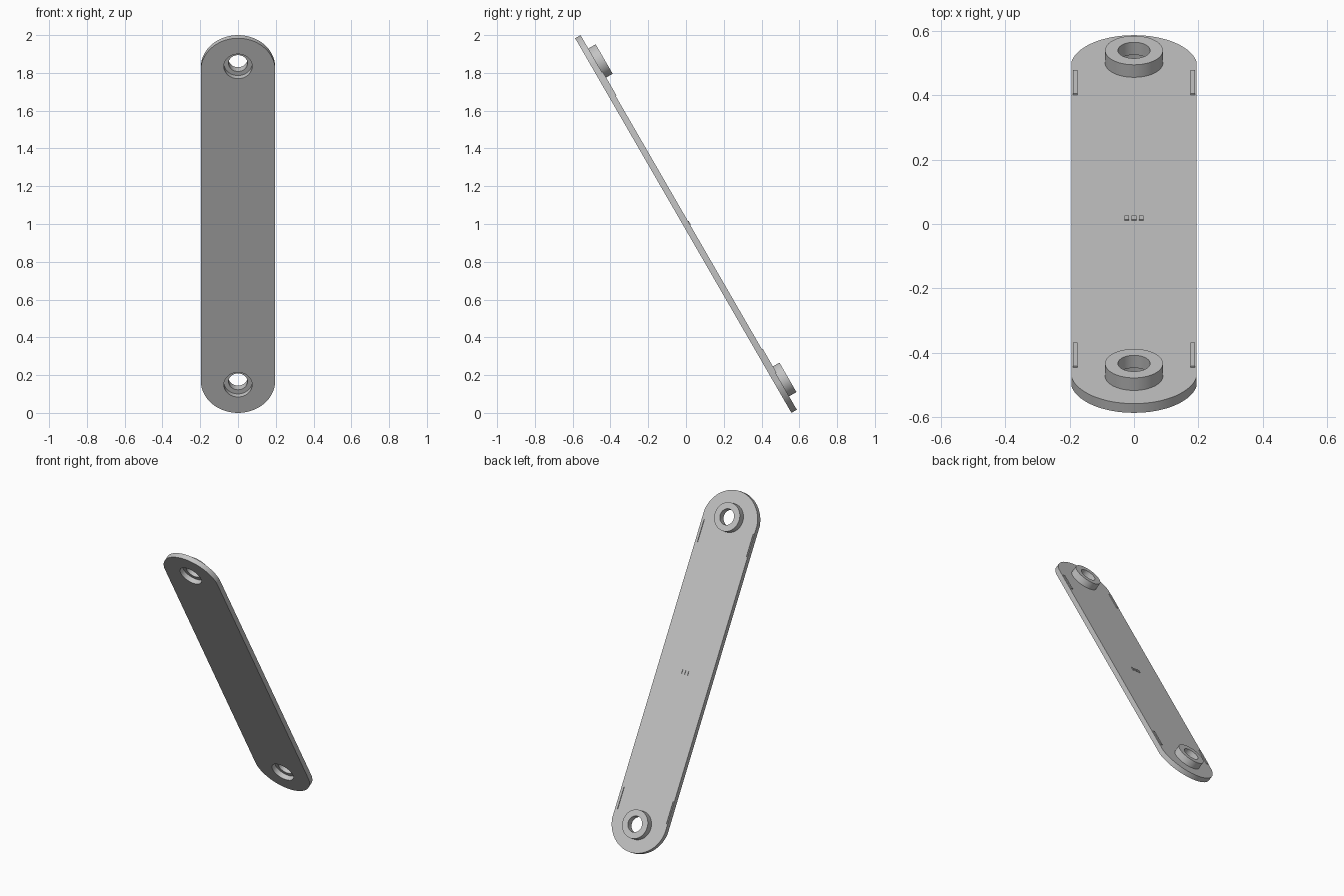
import bpy, bmesh, math
from mathutils import Matrix, Vector

if "Cube" in bpy.data.objects:
    bpy.data.objects.remove(bpy.data.objects["Cube"])

T = 0.033            # plate thickness
HALF_W = 0.195       # plate half width
HALF_L = 1.145       # plate half length
CAP_R = 0.197        # rounded end radius
PIVOT = 0.973        # distance of each boss from the middle
BOSS_R, BORE_R, RECESS_R, BOSS_H = 0.09, 0.05, 0.075, 0.045

# Leaning frame: local y runs up the plate, local z points out of the boss side
s, c = 0.5, math.sqrt(3) / 2
LEAN = Matrix(((-1, 0, 0, 0), (0, -s, c, 0), (0, c, s, 1), (0, 0, 0, 1)))

grey = bpy.data.materials.new("light_grey")
grey.diffuse_color = (0.55, 0.55, 0.55, 1)
grey.use_nodes = True
grey.node_tree.nodes["Principled BSDF"].inputs["Base Color"].default_value = grey.diffuse_color


def finish(name, mesh, smooth=True):
    mesh.transform(LEAN)
    mesh.materials.clear()
    mesh.materials.append(grey)
    ob = bpy.data.objects.new(name, mesh)
    bpy.context.collection.objects.link(ob)
    if smooth:
        bpy.ops.object.select_all(action='DESELECT')
        ob.select_set(True)
        bpy.context.view_layer.objects.active = ob
        bpy.ops.object.shade_smooth_by_angle(angle=math.radians(30))
    return ob


def from_bmesh(name, bm, smooth=True):
    bmesh.ops.recalc_face_normals(bm, faces=bm.faces)
    mesh = bpy.data.meshes.new(name)
    bm.to_mesh(mesh)
    bm.free()
    return finish(name, mesh, smooth)


def circle(r, cy, n=48):
    return [(r * math.cos(2 * math.pi * i / n), cy + r * math.sin(2 * math.pi * i / n))
            for i in range(n)]


# Plate: rounded strip outline with a round opening at each end
half = math.asin(HALF_W / CAP_R)
top = []
for i in range(33):
    a = half - 2 * half * i / 32
    top.append((CAP_R * math.sin(a), HALF_L - CAP_R + CAP_R * math.cos(a)))
outline = top + [(-x, -y) for x, y in top]

curve = bpy.data.curves.new("plate_profile", 'CURVE')
curve.dimensions = '2D'
curve.fill_mode = 'BOTH'
curve.extrude = T / 2
for loop in (outline, circle(RECESS_R, PIVOT), circle(RECESS_R, -PIVOT)):
    sp = curve.splines.new('POLY')
    sp.points.add(len(loop) - 1)
    for p, (x, y) in zip(sp.points, loop):
        p.co = (x, y, 0, 1)
    sp.use_cyclic_u = True
helper = bpy.data.objects.new("plate_profile", curve)
bpy.context.collection.objects.link(helper)
deps = bpy.context.evaluated_depsgraph_get()
flat = bpy.data.meshes.new_from_object(helper.evaluated_get(deps))
bpy.data.objects.remove(helper)
bm = bmesh.new()
bm.from_mesh(flat)
bmesh.ops.remove_doubles(bm, verts=bm.verts, dist=1e-5)
from_bmesh("plate", bm)


# Boss: ring standing on the plate, narrower bore than the plate opening
def boss(name, cy):
    profile = [(BORE_R, T / 2), (BOSS_R, T / 2),
               (BOSS_R, T / 2 + BOSS_H), (BORE_R, T / 2 + BOSS_H)]
    n = 48
    bm = bmesh.new()
    rings = [[bm.verts.new((x, y, z)) for x, y in circle(r, cy, n)] for r, z in profile]
    for k in range(4):
        a, b = rings[k], rings[(k + 1) % 4]
        for i in range(n):
            j = (i + 1) % n
            bm.faces.new((a[i], a[j], b[j], b[i]))
    from_bmesh(name, bm)


# Small raised block on the boss side of the plate
def block(name, x, y, w, length, h):
    bm = bmesh.new()
    bmesh.ops.create_cube(bm, size=1)
    bmesh.ops.scale(bm, vec=(w, length, h), verts=bm.verts)
    bmesh.ops.translate(bm, vec=Vector((x, y, T / 2 + h / 2)), verts=bm.verts)
    from_bmesh(name, bm, smooth=False)


for end, sy in (("upper", 1), ("lower", -1)):
    boss(end + "_boss", sy * PIVOT)
    for side, sx in (("left", 1), ("right", -1)):
        block(f"{end}_{side}_edge_rib", sx * 0.182, sy * 0.847, 0.014, 0.145, 0.005)

# Row of three tiny studs at the middle
for i in (-1, 0, 1):
    block(f"middle_stud_{i + 2}", i * 0.022, -0.004, 0.014, 0.024, 0.004)
